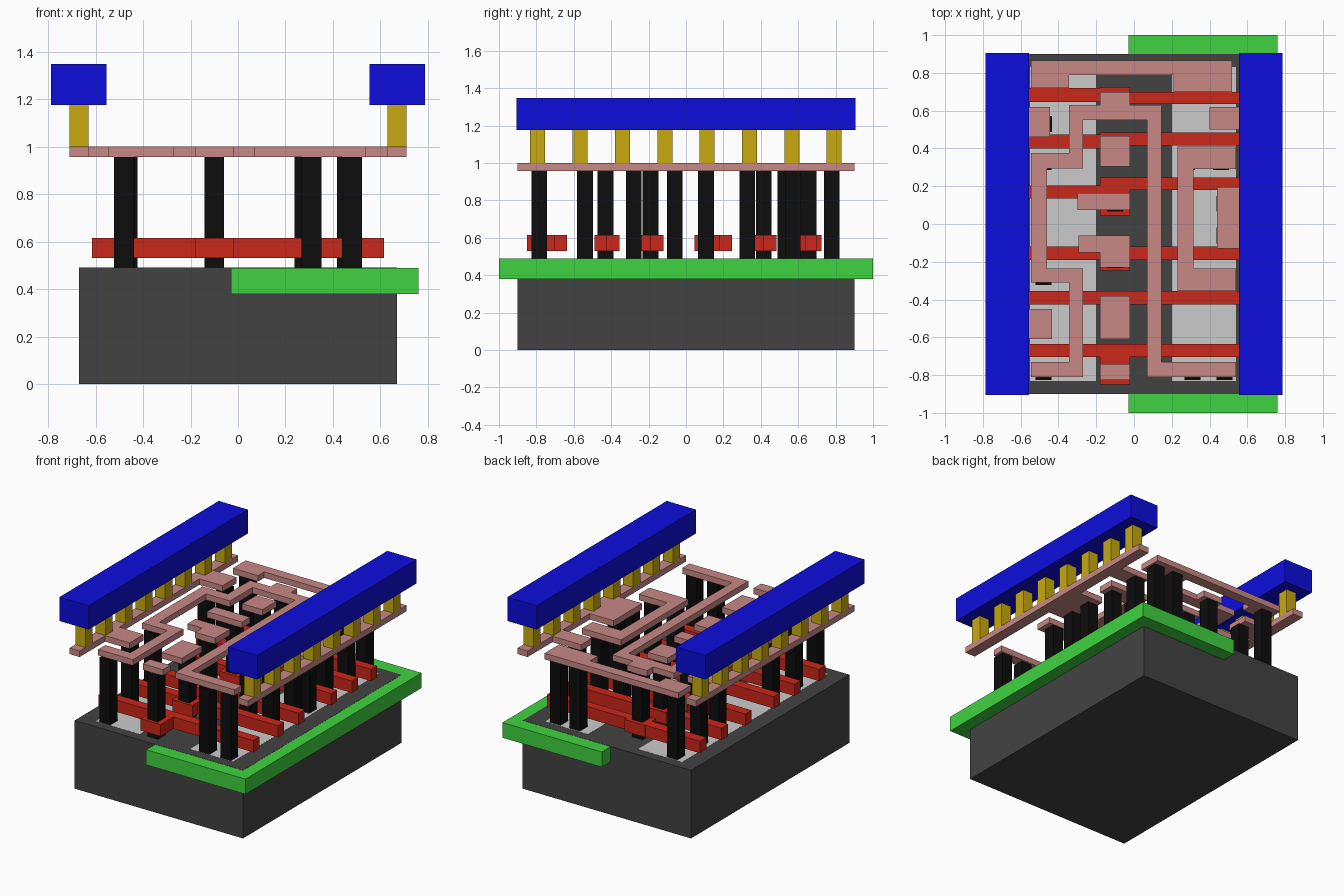
import bpy, bmesh


def material(name, r, g, b):
    m = bpy.data.materials.new(name)
    m.diffuse_color = (r, g, b, 1)
    return m


DARK = material("dark_grey", 0.055, 0.055, 0.055)
GREEN = material("green", 0.05, 0.65, 0.05)
RED = material("red", 0.6, 0.02, 0.01)
BLACK = material("black", 0.004, 0.004, 0.004)
PINK = material("pink", 0.58, 0.25, 0.24)
GOLD = material("gold", 0.58, 0.4, 0.005)
BLUE = material("blue", 0.004, 0.004, 0.72)


def prism(name, outlines, z0, z1, mat=None):
    """Extrude one or more flat outlines from z0 to z1 as one object."""
    bm = bmesh.new()
    for pts in outlines:
        clean = [p for i, p in enumerate(pts) if p != pts[i - 1]]
        face = bm.faces.new([bm.verts.new((x, y, z0)) for x, y in clean])
        ext = bmesh.ops.extrude_face_region(bm, geom=[face], use_keep_orig=True)
        top = [v for v in ext["geom"] if isinstance(v, bmesh.types.BMVert)]
        bmesh.ops.translate(bm, verts=top, vec=(0, 0, z1 - z0))
    bmesh.ops.recalc_face_normals(bm, faces=bm.faces)
    me = bpy.data.meshes.new(name)
    bm.to_mesh(me)
    bm.free()
    ob = bpy.data.objects.new(name, me)
    bpy.context.collection.objects.link(ob)
    if mat:
        me.materials.append(mat)
    return ob


def rect(x0, x1, y0, y1):
    return [(x0, y0), (x1, y0), (x1, y1), (x0, y1)]


def square(x, y, s=0.084):
    return rect(x - s / 2, x + s / 2, y - s / 2, y + s / 2)


# Base block, side well and the two active strips flush with its top
prism("substrate", [rect(-0.67, 0.67, -0.9, 0.9)], 0, 0.49, DARK)
prism("well", [rect(-0.03, 0.76, -1, 1)], 0.38, 0.489, GREEN)
prism("active_strips", [rect(-0.55, -0.2, -0.83, 0.83),
                        rect(0.2, 0.54, -0.83, 0.83)], 0.43, 0.4905)


# Gate bars: left arm, contact pad and right arm
def gate(l0, l1, p0, p1, r0, r1):
    a, b, e = -0.18, -0.02, 0.615
    return [(-e, l0), (a, l0), (a, p0), (b, p0), (b, r0), (e, r0),
            (e, r1), (b, r1), (b, p1), (a, p1), (a, l1), (-e, l1)]


gates = [
    (-0.705, -0.635, -0.85, -0.635, -0.705, -0.635),
    (-0.425, -0.355, -0.49, -0.355, -0.425, -0.355),
    (-0.19, -0.12, -0.245, -0.12, -0.19, -0.12),
    (0.135, 0.205, 0.045, 0.245, 0.18, 0.245),
    (0.40, 0.475, 0.365, 0.485, 0.415, 0.485),
    (0.645, 0.72, 0.60, 0.725, 0.635, 0.70),
]
for i, g in enumerate(gates):
    prism(f"gate_bar_{i + 1}", [gate(*g)], 0.53, 0.615, RED)

# Contact pillars
gate_y = (-0.785, -0.43, -0.19, 0.107, 0.415, 0.655)
prism("gate_pillars", [square(-0.10, y) for y in gate_y], 0.49, 0.957, BLACK)
left = [(-0.48, -0.785), (-0.48, -0.54), (-0.48, -0.28),
        (-0.48, 0.327), (-0.475, 0.53), (-0.465, 0.78)]
right = [(0.31, -0.785), (0.48, -0.785), (0.28, -0.28), (0.46, -0.28),
         (0.48, -0.06), (0.48, 0.107), (0.28, 0.327), (0.46, 0.327),
         (0.465, 0.57), (0.31, 0.78), (0.465, 0.78)]
prism("active_pillars", [square(*p) for p in left + right], 0.49, 0.957, BLACK)

# Lower wiring
Z0, Z1 = 0.957, 1.0
main = [(-.545, -.81), (-.545, -.73), (-.345, -.73), (-.345, -.31),
        (-.545, -.31), (-.545, .375), (-.345, .375), (-.345, .63),
        (-.18, .63), (-.18, .70), (-.02, .70), (-.02, .63),
        (.145, .63), (.145, -.73), (.54, -.73), (.54, -.81),
        (.07, -.81), (.07, .55), (-.27, .55), (-.27, .295),
        (-.46, .295), (-.46, -.235), (-.27, -.235), (-.27, -.81)]
prism("main_wire", [main], Z0, Z1, PINK)
prism("back_wire", [[(-.545, .72), (-.345, .72), (-.345, .79), (.21, .79),
                     (.21, .70), (.52, .70), (.52, .865), (-.545, .865)]], Z0, Z1, PINK)
prism("side_wire", [[(.23, -.355), (.54, -.355), (.54, -.235), (.315, -.235),
                     (.315, .29), (.54, .29), (.54, .41), (.23, .41)]], Z0, Z1, PINK)
prism("gate_pads", [
    rect(-.18, -.02, .305, .465),
    rect(-.30, -.02, .075, .165),
    [(-.295, -.15), (-.18, -.15), (-.18, -.23), (-.02, -.23), (-.02, -.06), (-.295, -.06)],
    rect(-.18, -.02, -.61, -.38),
    rect(-.18, -.02, -.825, -.74)], Z0, Z1, PINK)


# Supply rails with inward branches, posts and top beams on both sides
def rail(s, branches):
    pts = [(s * 0.71, 0.9), (s * 0.71, -0.9), (s * 0.63, -0.9)]
    for x, y0, y1 in branches:
        pts += [(s * 0.63, y0), (s * x, y0), (s * x, y1), (s * 0.63, y1)]
    return pts + [(s * 0.63, 0.9)]


for side, s, br in (("left", -1, [(.435, -.61, -.45), (.445, .46, .62)]),
                    ("right", 1, [(.44, -.13, .195), (.40, .50, .62)])):
    prism(f"{side}_rail", [rail(s, br)], Z0, Z1, PINK)
    posts = [square(s * 0.67, -0.793 + k * 0.2265, 0.08) for k in range(8)]
    prism(f"{side}_posts", posts, Z1, 1.176, GOLD)
    prism(f"{side}_beam", [rect(s * 0.555, s * 0.787, -0.905, 0.905)], 1.176, 1.348, BLUE)
